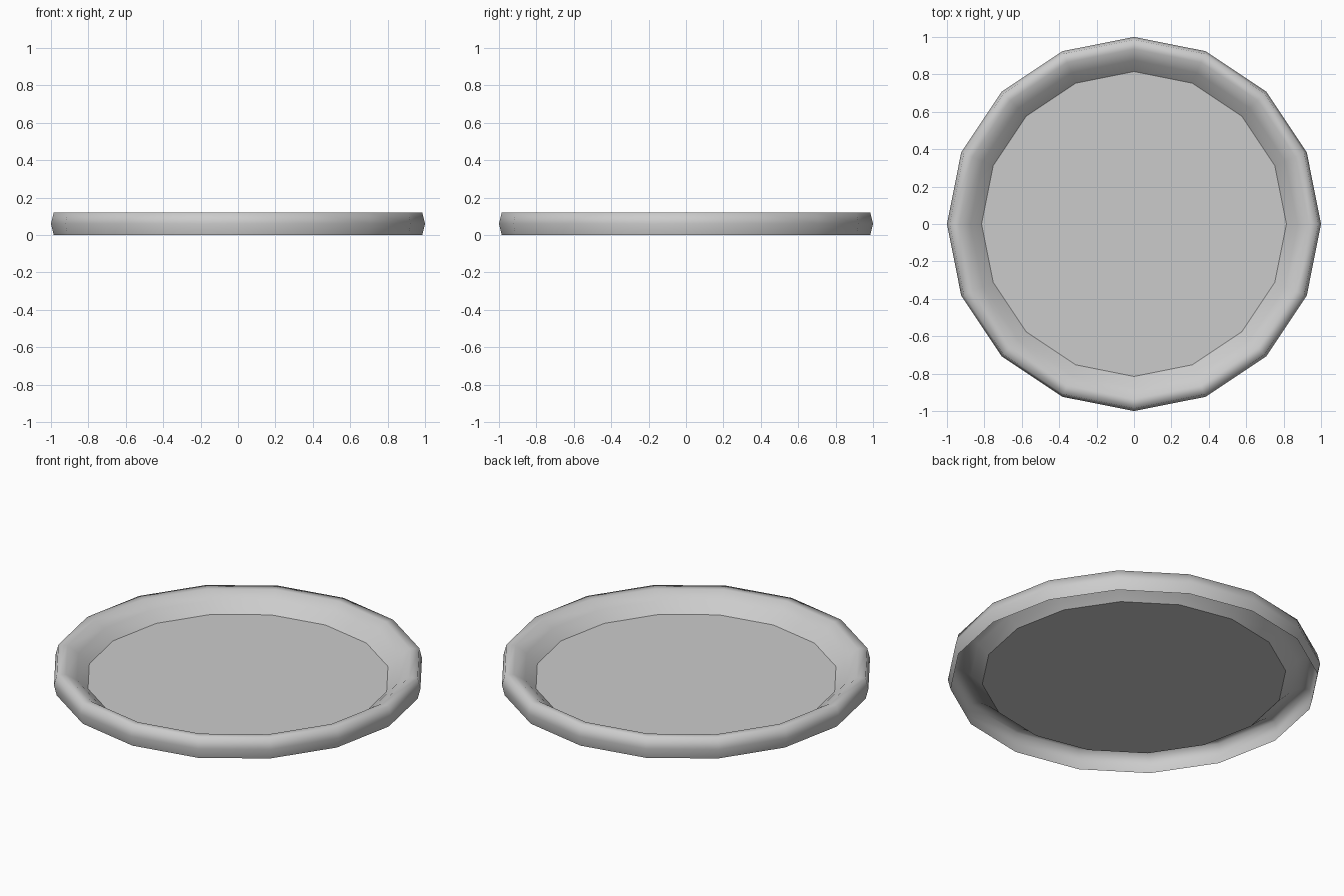
import bpy, bmesh, math

if "Cube" in bpy.data.objects:
    bpy.data.objects.remove(bpy.data.objects["Cube"])

SIDES = 16
# rim profile (radius, height) from the floor edge, over the lip, down to the open foot
PROFILE = [(0.815, 0.025), (0.875, 0.08), (0.935, 0.12), (0.985, 0.12), (1.0, 0.06), (0.985, 0.0)]


def ring(bm, r, z):
    return [bm.verts.new((r * math.cos(2 * math.pi * i / SIDES),
                          r * math.sin(2 * math.pi * i / SIDES), z)) for i in range(SIDES)]


# one-sheet tray: flat floor with a rolled, open-bottomed rim
bm = bmesh.new()
rings = [ring(bm, r, z) for r, z in PROFILE]
floor = bm.faces.new(rings[0])
for a, b in zip(rings, rings[1:]):
    for i in range(SIDES):
        j = (i + 1) % SIDES
        bm.faces.new((a[i], b[i], b[j], a[j])).smooth = True
# crisp edge around the flat floor
for e in floor.edges:
    e.smooth = False

mesh = bpy.data.meshes.new("tray")
bm.to_mesh(mesh)
bm.free()
tray = bpy.data.objects.new("tray", mesh)
bpy.context.collection.objects.link(tray)
